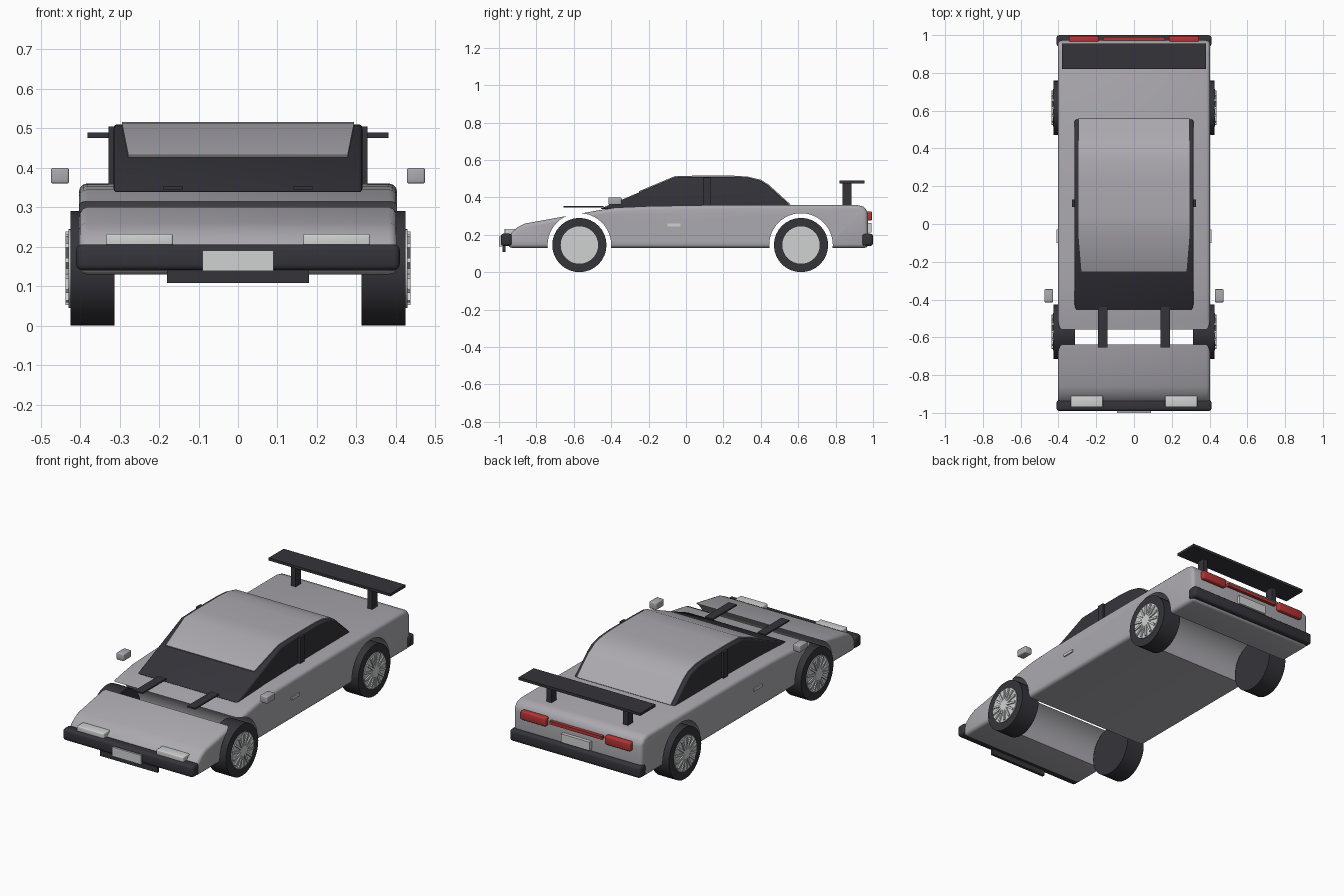
import bpy, bmesh, math
from mathutils import Matrix

cube = bpy.data.objects.get("Cube")
if cube:
    bpy.data.objects.remove(cube, do_unlink=True)


def material(name, r, g, b):
    m = bpy.data.materials.new(name)
    m.use_nodes = True
    m.diffuse_color = (r, g, b, 1)
    m.node_tree.nodes["Principled BSDF"].inputs["Base Color"].default_value = (r, g, b, 1)
    return m


SILVER = material("silver paint", 0.41, 0.40, 0.43)
BLACK = material("black trim", 0.035, 0.034, 0.042)
LIGHT = material("light grey", 0.63, 0.64, 0.64)
RED = material("red lens", 0.46, 0.035, 0.035)


def make(name, bm, mat):
    bmesh.ops.recalc_face_normals(bm, faces=bm.faces)
    mesh = bpy.data.meshes.new(name)
    bm.to_mesh(mesh)
    bm.free()
    mesh.materials.append(mat)
    ob = bpy.data.objects.new(name, mesh)
    bpy.context.collection.objects.link(ob)
    return ob


def activate(ob):
    bpy.ops.object.select_all(action="DESELECT")
    ob.select_set(True)
    bpy.context.view_layer.objects.active = ob


def smooth(ob):
    activate(ob)
    bpy.ops.object.shade_smooth_by_angle(angle=math.radians(35))


def bevel(ob, width, segments=3):
    mod = ob.modifiers.new("soft edges", "BEVEL")
    mod.width, mod.segments = width, segments
    mod.limit_method, mod.angle_limit = "ANGLE", math.radians(40)
    activate(ob)
    bpy.ops.object.modifier_apply(modifier=mod.name)


def box(name, xs, ys, zs, mat, soft=0.0):
    bm = bmesh.new()
    bmesh.ops.create_cube(bm, size=1)
    for v in bm.verts:
        for i, (lo, hi) in enumerate((xs, ys, zs)):
            v.co[i] = lo if v.co[i] < 0 else hi
    ob = make(name, bm, mat)
    if soft:
        bevel(ob, soft)
        smooth(ob)
    return ob


def pair(name, xs, ys, zs, mat, soft=0.0):
    box("left_" + name, xs, ys, zs, mat, soft)
    box("right_" + name, (-xs[1], -xs[0]), ys, zs, mat, soft)


def extrude_profile(name, points, half, mat):
    bm = bmesh.new()
    face = bm.faces.new([bm.verts.new((-half, y, z)) for y, z in points])
    new = bmesh.ops.extrude_face_region(bm, geom=[face])["geom"]
    moved = [g for g in new if isinstance(g, bmesh.types.BMVert)]
    bmesh.ops.translate(bm, verts=moved, vec=(2 * half, 0, 0))
    return make(name, bm, mat)


def add_cylinder(bm, radius, x0, x1, y, z, sides):
    place = Matrix.Translation(((x0 + x1) / 2, y, z)) @ Matrix.Rotation(math.pi / 2, 4, "Y")
    bmesh.ops.create_cone(bm, cap_ends=True, segments=sides, radius1=radius,
                          radius2=radius, depth=abs(x1 - x0), matrix=place)


WHEEL_R = 0.145
AXLES = {"front": -0.57, "rear": 0.615}

# Lower body, with wheel arches cut right across it
body = extrude_profile("body", [
    (-0.95, 0.13), (-0.955, 0.18), (-0.93, 0.215), (-0.90, 0.24), (-0.86, 0.26),
    (-0.64, 0.30), (-0.5, 0.325), (-0.38, 0.345), (-0.2, 0.353), (0.1, 0.358),
    (0.91, 0.36), (0.95, 0.35), (0.972, 0.325), (0.975, 0.13)], 0.403, SILVER)
bevel(body, 0.02)
for end, y in AXLES.items():
    bm = bmesh.new()
    add_cylinder(bm, 0.17, -0.6, 0.6, y, WHEEL_R, 48)
    cutter = make(end + "_arch_cutter", bm, SILVER)
    cutter.hide_render = True
    cut = body.modifiers.new("arch", "BOOLEAN")
    cut.operation, cut.solver, cut.object = "DIFFERENCE", "EXACT", cutter
    activate(body)
    bpy.ops.object.modifier_apply(modifier=cut.name)
    bpy.data.objects.remove(cutter, do_unlink=True)
smooth(body)

# Dark glasshouse
roof_line = [(-0.06, 0.507), (0.05, 0.51), (0.25, 0.51), (0.33, 0.505),
             (0.40, 0.488), (0.44, 0.462), (0.555, 0.358)]
cabin = extrude_profile("cabin_glass", [(0.555, 0.34), (-0.46, 0.338)] + roof_line, 0.315, BLACK)
bevel(cabin, 0.018)
smooth(cabin)

# Painted roof skin from windscreen top to tail
bm = bmesh.new()
rows = []
for y, z in [(-0.25, 0.427)] + roof_line:
    half = 0.278 if y < -0.2 else 0.294
    rows.append([bm.verts.new((s * half, y, z)) for s in (1, -1)])
for a, b in zip(rows, rows[1:]):
    bm.faces.new((a[0], b[0], b[1], a[1]))
roof = make("roof_skin", bm, SILVER)
skin = roof.modifiers.new("thickness", "SOLIDIFY")
skin.thickness, skin.offset = 0.006, 1
activate(roof)
bpy.ops.object.modifier_apply(modifier=skin.name)
smooth(roof)

# Cabin pillars, bonnet strips, mirrors and handles
pair("door_pillar", (0.305, 0.328), (0.09, 0.13), (0.355, 0.505), BLACK)
pair("bonnet_strip", (0.14, 0.19), (-0.655, -0.44), (0.345, 0.353), BLACK)
pair("mirror", (0.428, 0.474), (-0.415, -0.345), (0.36, 0.40), SILVER, 0.006)
pair("door_handle", (0.40, 0.41), (-0.10, -0.03), (0.245, 0.26), LIGHT)

# Front end
box("front_bumper", (-0.41, 0.41), (-0.99, -0.93), (0.14, 0.206), BLACK, 0.015)
box("front_lip", (-0.18, 0.18), (-0.98, -0.965), (0.108, 0.16), BLACK)
box("front_plate", (-0.09, 0.09), (-1.0, -0.985), (0.138, 0.19), LIGHT)
pair("headlight", (0.165, 0.335), (-0.97, -0.91), (0.195, 0.232), LIGHT, 0.005)

# Rear end
box("rear_bumper", (-0.41, 0.41), (0.94, 1.0), (0.14, 0.206), BLACK, 0.015)
box("rear_plate", (-0.09, 0.09), (0.97, 0.992), (0.213, 0.262), LIGHT)
pair("tail_light", (0.185, 0.345), (0.96, 0.995), (0.275, 0.325), RED, 0.008)
box("tail_strip", (-0.165, 0.165), (0.965, 0.99), (0.295, 0.313), RED)

# Spoiler
box("spoiler_wing", (-0.382, 0.382), (0.82, 0.955), (0.475, 0.49), BLACK)
pair("spoiler_post", (0.225, 0.255), (0.838, 0.885), (0.35, 0.48), BLACK)

# Wheels with spoked rims
for end, y in AXLES.items():
    for side, s in (("left", 1), ("right", -1)):
        bm = bmesh.new()
        add_cylinder(bm, WHEEL_R, s * 0.313, s * 0.425, y, WHEEL_R, 32)
        smooth(make(f"{end}_{side}_tyre", bm, BLACK))
        bm = bmesh.new()
        add_cylinder(bm, 0.1, s * 0.41, s * 0.43, y, WHEEL_R, 32)
        add_cylinder(bm, 0.022, s * 0.42, s * 0.437, y, WHEEL_R, 16)
        for i in range(14):
            place = (Matrix.Translation((s * 0.431, y, WHEEL_R))
                     @ Matrix.Rotation(i * math.tau / 14, 4, "X")
                     @ Matrix.Translation((0, 0, 0.054))
                     @ Matrix.Diagonal((0.012, 0.012, 0.078, 1)))
            bmesh.ops.create_cube(bm, size=1, matrix=place)
        smooth(make(f"{end}_{side}_rim", bm, LIGHT))
